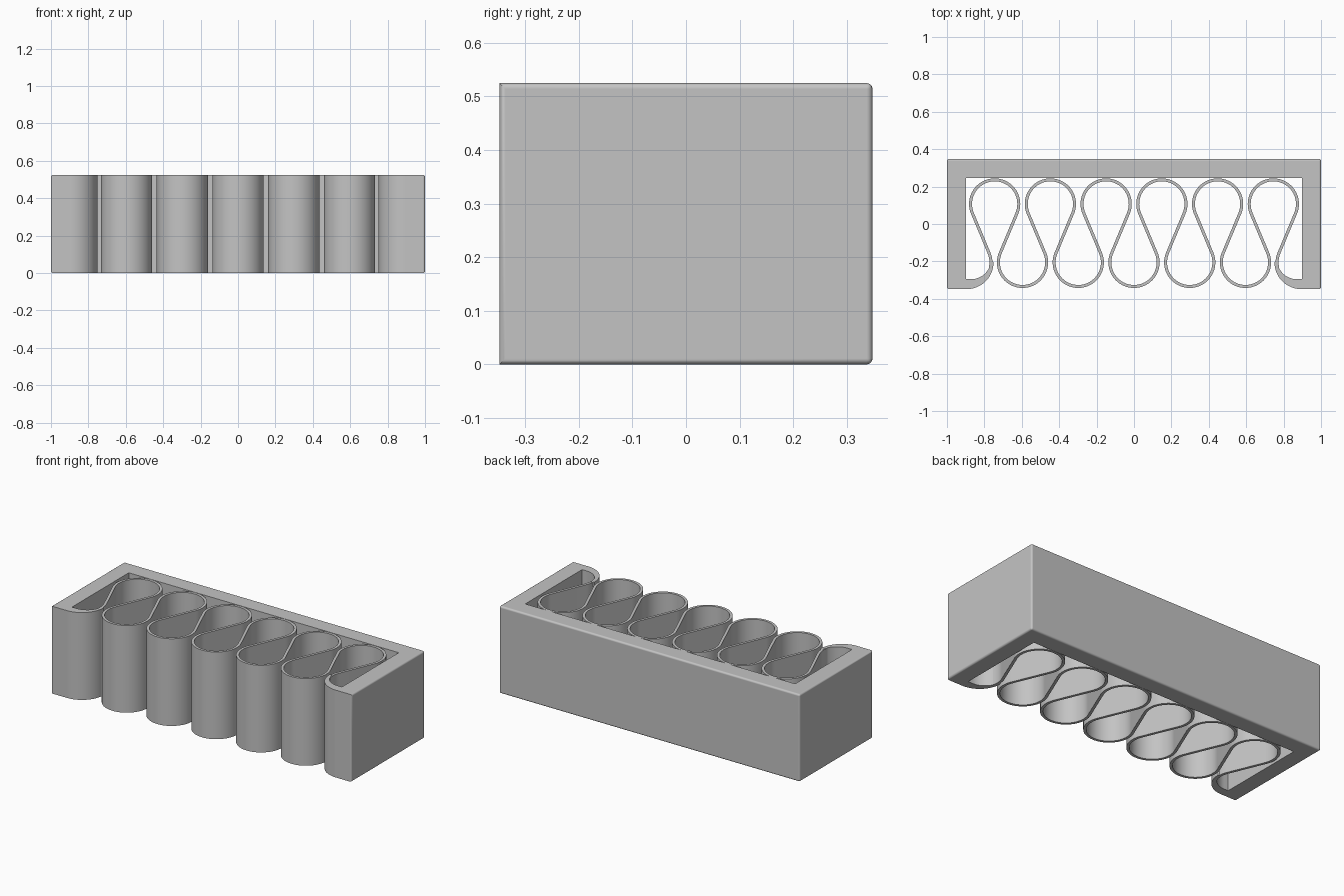
import bpy, bmesh
from math import cos, sin, radians, degrees, atan2, acos, hypot

HEIGHT = 0.525
DEPTH = 0.348        # half depth of the frame
PITCH = 0.298        # spacing of the spring loops
TOP_Y, LOW_Y = 0.107, -0.205
RADIUS, THICK = 0.129, 0.016

cube = bpy.data.objects.get("Cube")
if cube:
    bpy.data.objects.remove(cube, do_unlink=True)

grey = bpy.data.materials.new("plain grey")
grey.use_nodes = True
grey.diffuse_color = (0.55, 0.55, 0.55, 1)
grey.node_tree.nodes["Principled BSDF"].inputs["Base Color"].default_value = grey.diffuse_color


def arc(cx, cy, r, start, end, steps):
    angles = [radians(start + (end - start) * i / steps) for i in range(steps + 1)]
    return [(cx + r * cos(a), cy + r * sin(a)) for a in angles]


def finish(bm, name):
    bmesh.ops.recalc_face_normals(bm, faces=bm.faces)
    mesh = bpy.data.meshes.new(name)
    bm.to_mesh(mesh)
    bm.free()
    mesh.materials.append(grey)
    obj = bpy.data.objects.new(name, mesh)
    bpy.context.collection.objects.link(obj)
    bpy.ops.object.select_all(action='DESELECT')
    obj.select_set(True)
    bpy.context.view_layer.objects.active = obj
    bpy.ops.object.shade_smooth_by_angle(angle=radians(35))
    return obj


# Frame: back wall, two end walls and curled hooks, from a mirrored outline
half = [(1, DEPTH), (1, -DEPTH)]
half += arc(3 * PITCH, LOW_Y, DEPTH + LOW_Y, 270, 180, 16)
half += arc(0.87, -0.19, 0.105, 180, 270, 16)
half += [(0.898, -0.295), (0.898, 0.245)]
outline = half + [(-x, y) for x, y in reversed(half)]

bm = bmesh.new()
base = bm.faces.new([bm.verts.new((x, y, 0)) for x, y in outline])
walls = bmesh.ops.extrude_face_region(bm, geom=[base])["geom"]
for v in walls:
    if isinstance(v, bmesh.types.BMVert):
        v.co.z = HEIGHT
# Rounded edges around the two end faces
ends = [e for e in bm.edges if all(abs(v.co.x) > 0.999 for v in e.verts)]
bmesh.ops.recalc_face_normals(bm, faces=bm.faces)
bmesh.ops.bevel(bm, geom=ends, offset=0.011, segments=4, profile=0.5, affect='EDGES')
frame = finish(bm, "frame")
weighted = frame.modifiers.new("even shading", 'WEIGHTED_NORMAL')
weighted.keep_sharp = True

# Spring: alternating loops joined by straight tangent runs
dx, dy = PITCH / 2, TOP_Y - LOW_Y
tilt = degrees(atan2(dy, dx) - acos(2 * RADIUS / hypot(dx, dy)))


def ribbon_side(offset):
    points = []
    for i in range(13):
        x = (i - 6) * dx
        if i % 2:
            points += arc(x, TOP_Y, RADIUS - offset, 180 + tilt, -tilt, 40)
        elif i == 0:
            points += arc(x, LOW_Y, RADIUS + offset, -15, tilt, 8)
        elif i == 12:
            points += arc(x, LOW_Y, RADIUS + offset, 180 - tilt, 195, 8)
        else:
            points += arc(x, LOW_Y, RADIUS + offset, 180 - tilt, 360 + tilt, 40)
    return points


bm = bmesh.new()
rings = []
for a, b in zip(ribbon_side(THICK / 2), ribbon_side(-THICK / 2)):
    corners = [(*a, 0), (*b, 0), (*b, HEIGHT - 0.001), (*a, HEIGHT - 0.001)]
    rings.append([bm.verts.new(c) for c in corners])
for r, s in zip(rings, rings[1:]):
    for k in range(4):
        n = (k + 1) % 4
        bm.faces.new((r[k], r[n], s[n], s[k]))
bm.faces.new(rings[0])
bm.faces.new(rings[-1])
finish(bm, "spring_ribbon")
